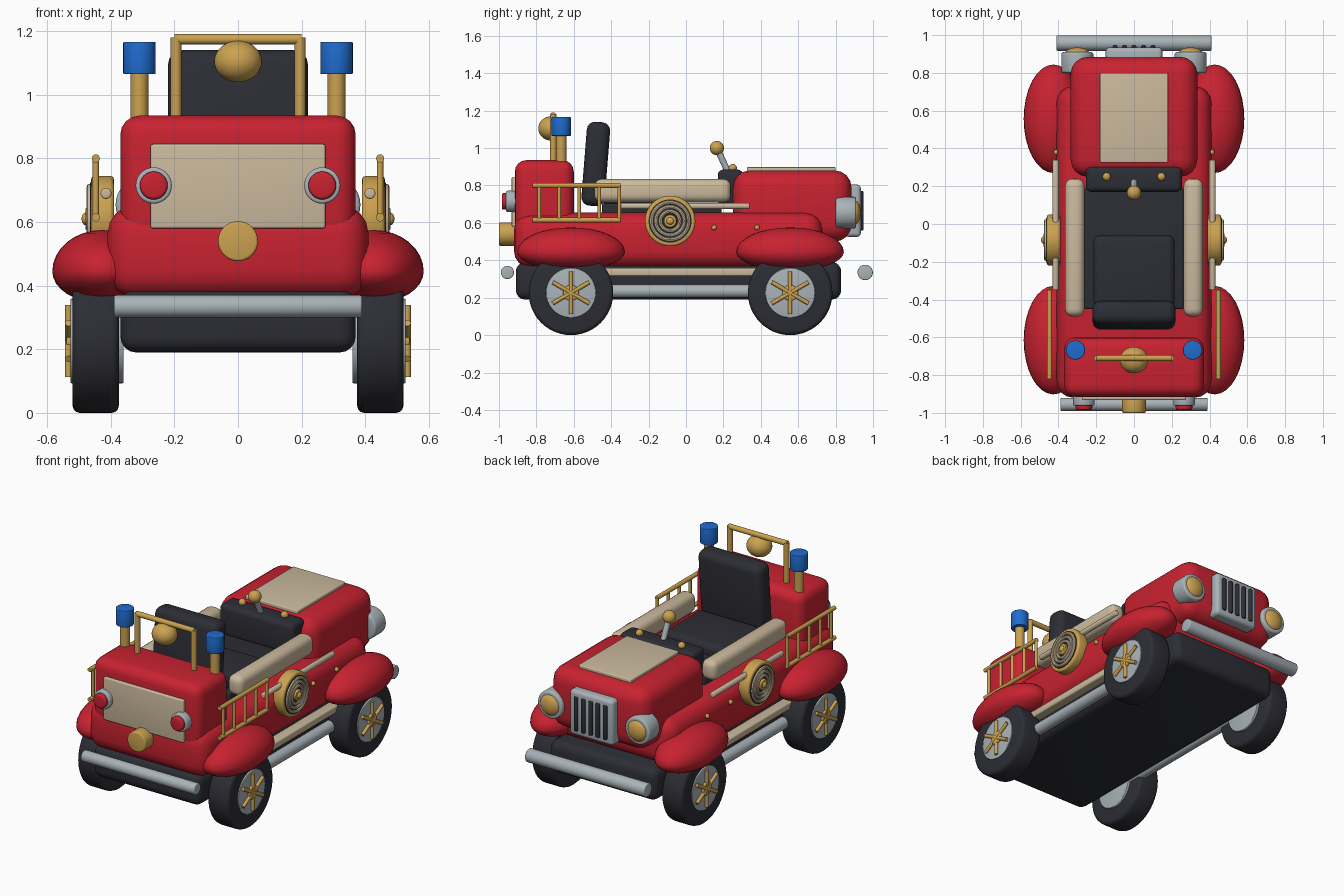
import bpy, math
from mathutils import Vector

cube = bpy.data.objects.get("Cube")
if cube:
    bpy.data.objects.remove(cube, do_unlink=True)


def material(name, r, g, b):
    m = bpy.data.materials.new(name)
    m.use_nodes = True
    m.diffuse_color = (r, g, b, 1)
    bsdf = m.node_tree.nodes["Principled BSDF"]
    bsdf.inputs["Base Color"].default_value = (r, g, b, 1)
    bsdf.inputs["Roughness"].default_value = 0.5
    return m


RED = material("fire red", 0.58, 0.016, 0.03)
DARK = material("charcoal", 0.026, 0.027, 0.036)
CREAM = material("cream", 0.6, 0.49, 0.34)
GOLD = material("brass", 0.6, 0.36, 0.08)
GREY = material("silver", 0.4, 0.45, 0.48)
BLUE = material("beacon blue", 0.014, 0.15, 0.62)


def finish(name, mat, bevel=0, segments=4):
    ob = bpy.context.object
    ob.name = name
    ob.data.materials.clear()
    ob.data.materials.append(mat)
    bpy.ops.object.transform_apply(location=False, rotation=False, scale=True)
    if bevel:
        mod = ob.modifiers.new("rounding", 'BEVEL')
        mod.width = bevel
        mod.segments = segments
        mod.limit_method = 'ANGLE'
        mod.angle_limit = math.radians(40)
        bpy.ops.object.modifier_apply(modifier=mod.name)
    bpy.ops.object.shade_smooth_by_angle(angle=math.radians(35))
    return ob


def box(name, mat, x, y, z, bevel=0.0, tilt=0):
    """Box from (low, high) ranges on each axis."""
    bpy.ops.mesh.primitive_cube_add(size=1, location=[(a + b) / 2 for a, b in (x, y, z)],
                                    rotation=(tilt, 0, 0))
    bpy.context.object.scale = [b - a for a, b in (x, y, z)]
    return finish(name, mat, bevel)


def rod(name, mat, start, end, radius, bevel=0.0, sides=32):
    """Cylinder between two points."""
    a, b = Vector(start), Vector(end)
    bpy.ops.mesh.primitive_cylinder_add(vertices=sides, radius=radius, depth=(b - a).length,
                                        location=(a + b) / 2)
    bpy.context.object.rotation_euler = (b - a).to_track_quat('Z', 'Y').to_euler()
    return finish(name, mat, bevel, 3)


def ball(name, mat, centre, radii):
    bpy.ops.mesh.primitive_uv_sphere_add(segments=32, ring_count=16, radius=1, location=centre)
    bpy.context.object.scale = radii
    return finish(name, mat)


def ring(name, mat, centre, major, minor):
    bpy.ops.mesh.primitive_torus_add(location=centre, rotation=(0, math.pi / 2, 0), major_radius=major,
                                     minor_radius=minor, major_segments=40, minor_segments=8)
    return finish(name, mat)


# Body and cabin
box("chassis", DARK, (-.37, .37), (-.91, .83), (.19, .39), .05)
box("lower_body", RED, (-.41, .41), (-.92, .73), (.36, .655), .09)
box("hood", RED, (-.335, .335), (.25, .885), (.5, .88), .09)
box("rear_box", RED, (-.37, .37), (-.915, -.6), (.5, .935), .06)
box("cabin_floor", DARK, (-.262, .262), (-.45, .19), (.6, .705), .01)
box("seat_cushion", DARK, (-.215, .215), (-.44, -.06), (.66, .77), .035)
box("seat_back", DARK, (-.22, .22), (-.545, -.42), (.69, 1.14), .045, tilt=-.08)
box("dashboard", DARK, (-.255, .255), (.17, .305), (.69, .885), .03)
box("hood_panel", CREAM, (-.18, .18), (.325, .8), (.87, .898), .006)
box("rear_panel", CREAM, (-.275, .275), (-.932, -.9), (.58, .845), .008)

# Control lever
rod("lever_shaft", GREY, (0, .23, .86), (0, .17, .99), .017)
ball("lever_knob", GOLD, (0, .165, 1.0), (.038,) * 3)

# Grille with upright slots
box("grille", GREY, (-.15, .15), (.85, .935), (.525, .805), .022)
for i in range(5):
    px = (i - 2) * .05
    rod("grille_slot", DARK, (px, .935, .56), (px, .935, .77), .014, .006, 16)

# Bumpers and rear knob
rod("hood_end_bumper", GREY, (-.41, .958, .335), (.41, .958, .335), .041, .006)
rod("box_end_bumper", GREY, (-.39, -.955, .335), (.39, -.955, .335), .035, .006)
rod("rear_knob", GOLD, (0, -.91, .54), (0, -1, .54), .063, .008)

# Bell in its frame
rod("bell_bar", GOLD, (-.2, -.71, 1.175), (.2, -.71, 1.175), .016)
ball("bell", GOLD, (0, -.72, 1.105), (.075, .07, .065))


def wheel(side, s, y):
    """Tyre, rim, hub and spokes."""
    z = .226
    rod(side + "_tyre", DARK, (s * .375, y, z), (s * .52, y, z), .226, .022, 48)
    rod(side + "_rim", GREY, (s * .36, y, z), (s * .527, y, z), .133, .004, 40)
    rod(side + "_hub", GOLD, (s * .5, y, z), (s * .54, y, z), .042, .005)
    for k in range(6):
        a = math.radians(90 + 60 * k)
        rod(side + "_spoke", GOLD, (s * .533, y, z),
            (s * .533, y + .113 * math.cos(a), z + .113 * math.sin(a)), .011, 0, 12)


def fender(side, s, y):
    """Egg-shaped fender, shallower underneath."""
    ob = ball(side + "_fender", RED, (s * .427, y, .445), (.157, .287, .13))
    for v in ob.data.vertices:
        if v.co.z < 0:
            v.co.z *= .77


for side, s in (("left", 1), ("right", -1)):
    for y in (-.615, .557):
        wheel(side, s, y)
        fender(side, s, y)

    # Side trim
    rod(side + "_step_tube", GREY, (s * .395, -.5, .235), (s * .395, .45, .235), .035)
    box(side + "_sill", CREAM, sorted((s * .35, s * .425)), (-.45, .4), (.315, .36), .01)
    rod(side + "_side_rail", CREAM, (s * .415, -.35, .69), (s * .415, .34, .69), .017, .006)
    box(side + "_armrest", CREAM, sorted((s * .262, s * .365)), (-.49, .24), (.71, .835), .04)
    for y in (.15, .38):
        ball(side + "_stud", GOLD, (s * .412, y, .575), (.014,) * 3)
    ball(side + "_dash_button", GOLD, (s * .145, .25, .893), (.022,) * 3)

    # Headlight and tail light
    rod(side + "_headlight", GREY, (s * .3, .8, .655), (s * .3, .91, .655), .085, .012)
    ball(side + "_headlight_lens", GOLD, (s * .3, .9, .655), (.066, .035, .066))
    rod(side + "_tail_ring", GREY, (s * .265, -.9, .715), (s * .265, -.962, .715), .057, .008)
    rod(side + "_tail_lens", RED, (s * .265, -.93, .715), (s * .265, -.985, .715), .044, .01)

    # Beacon and bell frame post
    rod(side + "_beacon_pole", GOLD, (s * .31, -.667, .88), (s * .31, -.667, 1.07), .028)
    rod(side + "_beacon", BLUE, (s * .31, -.667, 1.065), (s * .31, -.667, 1.167), .051, .004)
    rod(side + "_bell_post", GOLD, (s * .195, -.71, .91), (s * .195, -.71, 1.18), .017)

    # Ladder
    x = s * .447
    for z in (.8, .615):
        rod(side + "_ladder_rail", GOLD, (x, -.82, z), (x, -.35, z), .013, 0, 16)
    for k in range(5):
        y = -.785 + k * .107
        rod(side + "_ladder_rung", GOLD, (x, y, .615), (x, y, .8), .01, 0, 12)

    # Hose reel
    y, z = -.085, .61
    rod(side + "_reel", GOLD, (s * .39, y, z), (s * .462, y, z), .135, .012, 48)
    rod(side + "_reel_face", DARK, (s * .44, y, z), (s * .466, y, z), .115, 0, 48)
    for major in (.1, .076, .052):
        ring(side + "_hose_coil", CREAM, (s * .466, y, z), major, .0105)
    rod(side + "_reel_hub", GOLD, (s * .45, y, z), (s * .48, y, z), .034, .004)
    ball(side + "_reel_knob", GOLD, (s * .478, y, z), (.014, .02, .02))
